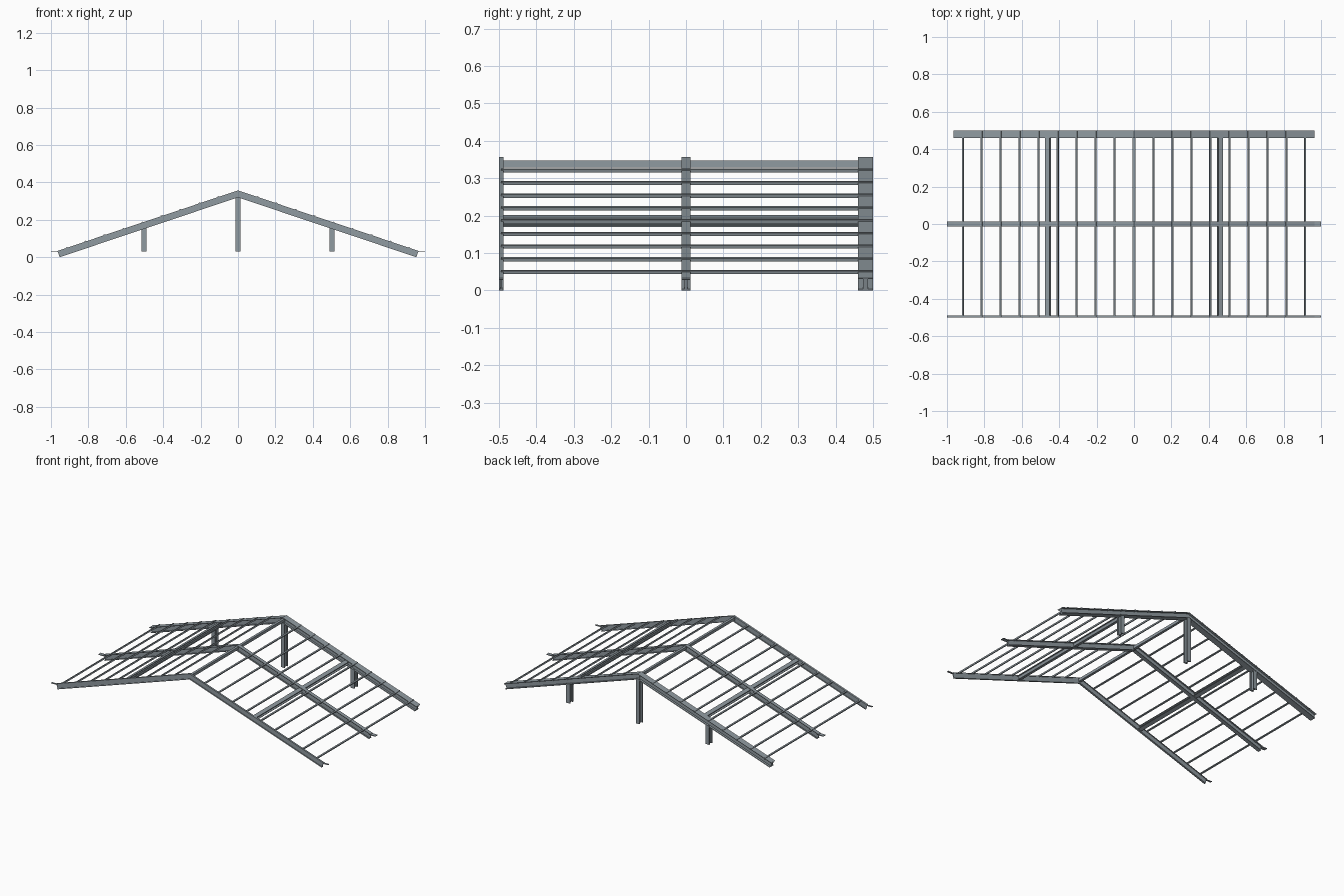
import bpy, bmesh, math

if "Cube" in bpy.data.objects:
    bpy.data.objects.remove(bpy.data.objects["Cube"])

steel = bpy.data.materials.new("grey steel")
steel.diffuse_color = (0.28, 0.325, 0.355, 1)
steel.use_nodes = True
steel.node_tree.nodes["Principled BSDF"].inputs["Base Color"].default_value = steel.diffuse_color

SLOPE, PEAK, EAVE, DEPTH = 0.335, 0.357, 0.965, 0.0355
ANG = math.atan(SLOPE)
C, S = math.cos(ANG), math.sin(ANG)


def top(x):
    return PEAK - SLOPE * abs(x)


def prism(bm, pts, y0, y1):
    """Extrude an x-z polygon between two y positions."""
    f = bm.faces.new([bm.verts.new((x, y0, z)) for x, z in pts])
    r = bmesh.ops.extrude_face_region(bm, geom=[f])
    for v in r["geom"]:
        if isinstance(v, bmesh.types.BMVert):
            v.co.y = y1


def rect(x0, x1, z0, z1):
    return [(x0, z0), (x1, z0), (x1, z1), (x0, z1)]


def tilted(x, z, w, h, ang):
    """Rectangle centred on (x, z), turned to follow the roof."""
    c, s = math.cos(ang), math.sin(ang)
    return [(x + a * w / 2 * c - b * h / 2 * s, z + a * w / 2 * s + b * h / 2 * c)
            for a, b in ((-1, -1), (1, -1), (1, 1), (-1, 1))]


def finish(name, bm):
    bmesh.ops.recalc_face_normals(bm, faces=bm.faces)
    me = bpy.data.meshes.new(name)
    bm.to_mesh(me)
    bm.free()
    me.materials.append(steel)
    ob = bpy.data.objects.new(name, me)
    bpy.context.collection.objects.link(ob)


def chevron(d0, d1):
    """Gable-shaped strip between two depths below the roof line."""
    def line(d):
        e = (EAVE - d * S, top(EAVE) - d * C)
        return [(-e[0], e[1]), (0, PEAK - d / C), e]
    return line(d0) + line(d1)[::-1]


# Gable rafters: I sections with flat eave plates
def rafter(name, y0, y1, tips):
    bm = bmesh.new()
    w, t = y1 - y0, 0.004
    prism(bm, chevron(0, t), y0, y1)
    prism(bm, chevron(t, DEPTH - t), y0 + w * 0.33, y1 - w * 0.33)
    prism(bm, chevron(DEPTH - t, DEPTH), y0, y1)
    if tips:
        for s in (-1, 1):
            prism(bm, rect(s * 0.955, s * 1.0, 0.0275, 0.031), y0, y1)
    finish(name, bm)


rafter("front_rafter", -0.5, -0.488, True)
rafter("middle_rafter", -0.0125, 0.0125, True)
rafter("back_rafter", 0.46, 0.5, False)

# Purlins running front to back on both slopes
for i, x in enumerate((0.105, 0.205, 0.307, 0.408, 0.51, 0.612, 0.713, 0.815, 0.915)):
    for s, side in ((-1, "left"), (1, "right")):
        bm = bmesh.new()
        prism(bm, tilted(s * x, top(x) - 0.001, 0.009, 0.009, -s * ANG), -0.495, 0.4995)
        finish(f"purlin_{side}_{i + 1}", bm)

# Ridge beam
bm = bmesh.new()
prism(bm, rect(-0.008, 0.008, 0.329, 0.347), -0.495, 0.49)
finish("ridge_beam", bm)

# Mid-slope I beams
for s, side in ((-1, "left"), (1, "right")):
    bm = bmesh.new()
    x, n = s * 0.464, (-s * S, -C)
    for d, w, h in ((0.006, 0.025, 0.004), (0.017, 0.006, 0.018), (0.028, 0.025, 0.004)):
        prism(bm, tilted(x + n[0] * d, top(x) + n[1] * d, w, h, -s * ANG), -0.494, 0.48)
    finish(f"slope_beam_{side}", bm)

# H-section columns under the back rafter
for x, name in ((-0.503, "left"), (0, "centre"), (0.503, "right")):
    bm = bmesh.new()
    h = top(x) - DEPTH / C + 0.004
    prism(bm, rect(x - 0.013, x + 0.013, 0.03, h), 0.462, 0.468)
    prism(bm, rect(x - 0.004, x + 0.004, 0.03, h), 0.468, 0.492)
    prism(bm, rect(x - 0.013, x + 0.013, 0.03, h), 0.492, 0.498)
    finish(f"column_{name}", bm)
